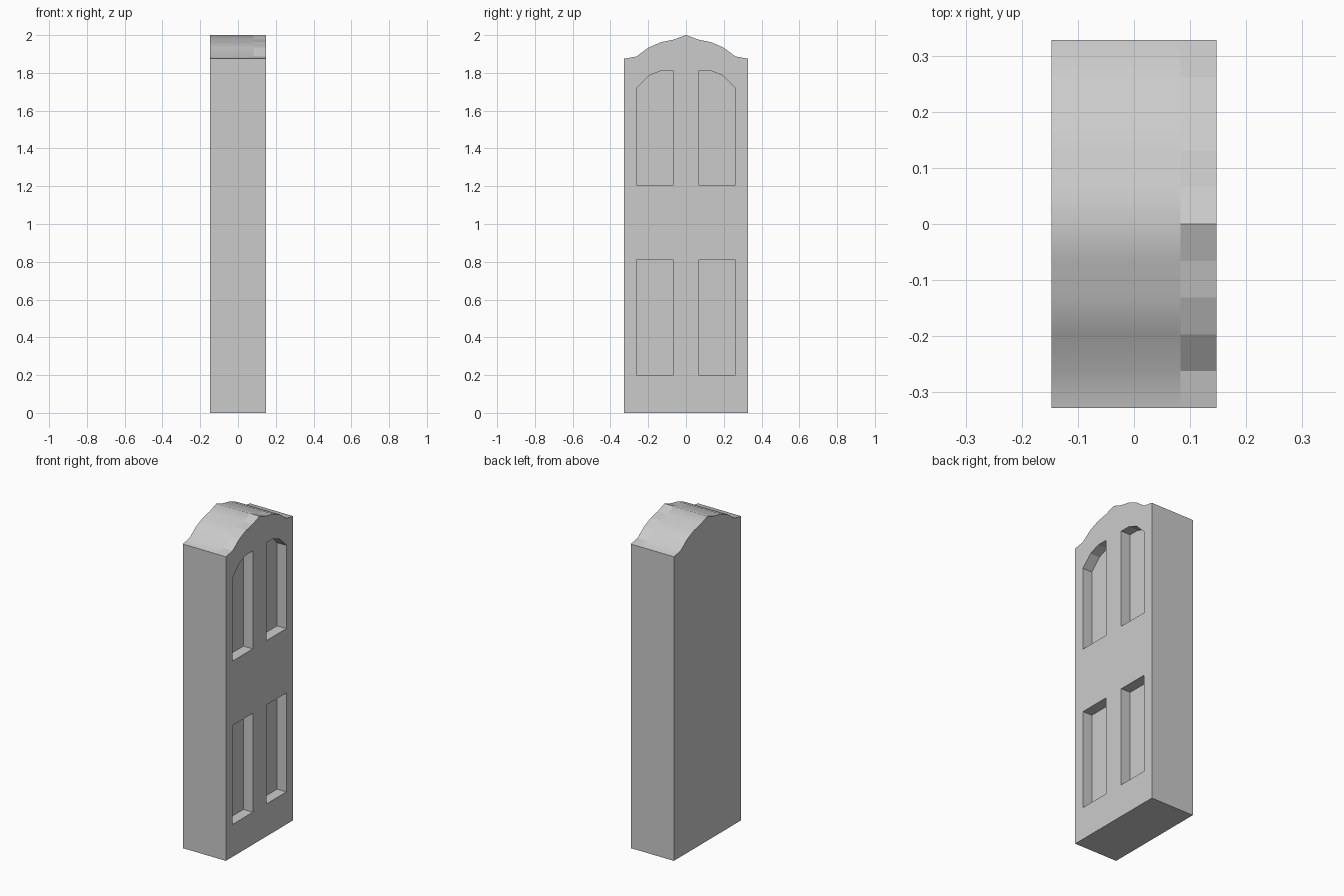
import bpy, bmesh, math

cube = bpy.data.objects.get("Cube")
if cube:
    bpy.data.objects.remove(cube, do_unlink=True)

BACK, RECESS, FRONT = -0.147, 0.083, 0.147   # depth planes along x

mat = bpy.data.materials.new("light_grey")
mat.use_nodes = True
grey = (0.6, 0.6, 0.6, 1)
mat.diffuse_color = grey
mat.node_tree.nodes["Principled BSDF"].inputs["Base Color"].default_value = grey

bm = bmesh.new()


def ring(points, x):
    return [bm.verts.new((x, y, z)) for y, z in points]


def bridge(a, b):
    """Wall between two matching rings."""
    n = len(a)
    return [bm.faces.new((a[i], a[(i + 1) % n], b[(i + 1) % n], b[i])) for i in range(n)]


def ring_edges(r):
    return [bm.edges.get((r[i], r[(i + 1) % len(r)])) for i in range(len(r))]


# Door outline with a scalloped crown, mirrored about y = 0
half = [(0.328, 0), (0.328, 1.875), (0.262, 1.887), (0.197, 1.935),
        (0.131, 1.963), (0.066, 1.976)]
outline = half + [(0, 2)] + [(-y, z) for y, z in reversed(half)]
back, middle, front = (ring(outline, x) for x in (BACK, RECESS, FRONT))
bm.faces.new(back)
slab_wall = bridge(back, middle)
bridge(middle, front)
boundary = ring_edges(front)

# Recessed panels: rectangles below, quarter arches above
lower = [(0.066, 0.2), (0.262, 0.2), (0.262, 0.81), (0.066, 0.81)]
upper = [(0.066, 1.207), (0.262, 1.207), (0.262, 1.72), (0.197, 1.785),
         (0.131, 1.811), (0.066, 1.811)]
for panel in (lower, upper):
    for side in (1, -1):
        points = [(side * y, z) for y, z in panel]
        rim, floor = ring(points, FRONT), ring(points, RECESS)
        bridge(rim, floor)
        bm.faces.new(floor)
        boundary += ring_edges(rim)

# Front face around the panels
bmesh.ops.triangle_fill(bm, edges=boundary, use_beauty=True, normal=(1, 0, 0))
bmesh.ops.recalc_face_normals(bm, faces=bm.faces)

# The crown is smooth behind the frame and faceted on it
for f in slab_wall:
    f.smooth = f.calc_center_median().z > 1.8
for e in bm.edges:
    e.smooth = e.calc_face_angle(math.pi) < math.radians(45)

mesh = bpy.data.meshes.new("panelled_door")
bm.to_mesh(mesh)
bm.free()
mesh.materials.append(mat)
door = bpy.data.objects.new("panelled_door", mesh)
bpy.context.collection.objects.link(door)
